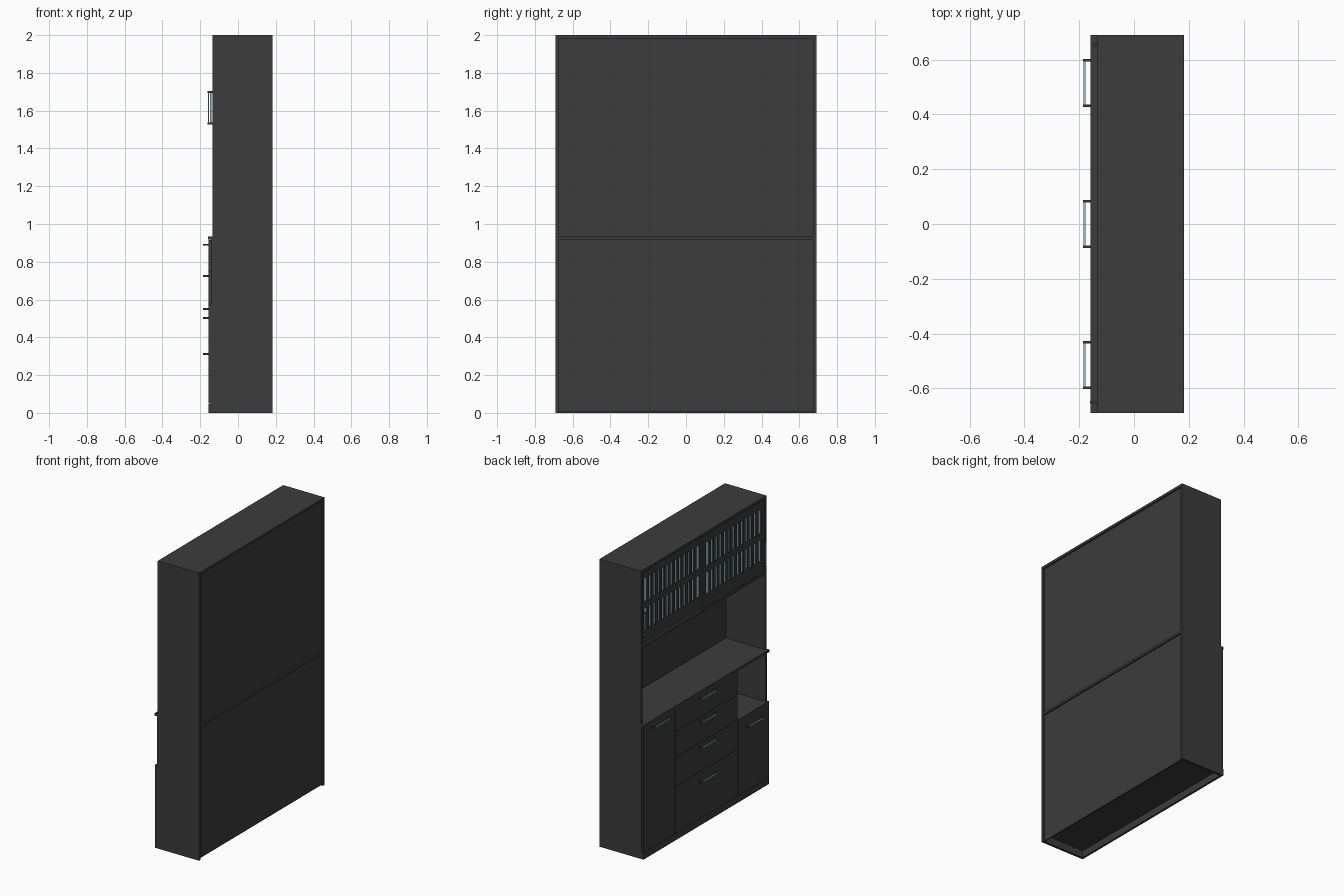
import bpy

cube = bpy.data.objects.get("Cube")
if cube:
    bpy.data.objects.remove(cube, do_unlink=True)


def material(name, color):
    m = bpy.data.materials.new(name)
    m.use_nodes = True
    m.diffuse_color = color
    m.node_tree.nodes["Principled BSDF"].inputs["Base Color"].default_value = color
    return m


DARK = material("charcoal grey", (0.045, 0.045, 0.045, 1))
TEAL = material("pale teal", (0.33, 0.56, 0.55, 1))


def box(name, x, y, z, mat=DARK):
    """Board spanning the (low, high) ranges x, y and z."""
    bpy.ops.mesh.primitive_cube_add(size=1)
    ob = bpy.context.object
    ob.name = ob.data.name = name
    spans = (x, y, z)
    for v in ob.data.vertices:
        v.co = [s[1] if c > 0 else s[0] for c, s in zip(v.co, spans)]
    ob.data.materials.append(mat)
    return ob


def around(c, half):
    return (c - half, c + half)


# Main dimensions; the cupboard opens toward -x
BACK = 0.183
TOP_FRONT, BASE_FRONT, FACE = -0.135, -0.142, -0.156
HALF, T = 0.69, 0.017
INNER = HALF - T
COUNTER = 0.935
LOW = COUNTER - T
REAR = (0.165, 0.172)

# Carcass
for side, s in (("left", 1), ("right", -1)):
    y = sorted((s * INNER, s * HALF))
    box(side + "_upper_side", (TOP_FRONT, BACK), y, (COUNTER, 2 - T))
    box(side + "_lower_side", (BASE_FRONT, BACK), y, (0, LOW))
    box(side + "_partition", (BASE_FRONT, REAR[0]), around(s * 0.345, T / 2), (0.065, LOW))
box("top_board", (TOP_FRONT, BACK), (-HALF, HALF), (2 - T, 2))
box("counter", (-0.158, BACK), (-HALF, HALF), (LOW, COUNTER))
box("upper_back", REAR, (-INNER, INNER), (COUNTER, 2 - T))
box("lower_back", REAR, (-INNER, INNER), (0.004, LOW))
box("cupboard_floor", (TOP_FRONT, REAR[0]), (-INNER, INNER), (1.455, 1.475))
box("cupboard_shelf", (-0.095, REAR[0]), (-INNER, INNER), (1.725, 1.74))
box("bottom_board", (BASE_FRONT, REAR[0]), (-INNER, INNER), (0.05, 0.065))
box("plinth", (FACE, BASE_FRONT), (-HALF, HALF), (0, 0.048))
box("niche_floor", (BASE_FRONT, REAR[0]), (-INNER, -0.345), (0.56, 0.575))


def front(name, y, z):
    """Door or drawer front with a narrow gap all round."""
    g = 0.0015
    box(name, (FACE, BASE_FRONT), (y[0] + g, y[1] - g), (z[0] + g, z[1] - g))


def handle(name, face, y, z, reach, upright=False):
    """Two dark posts joined by a teal bar."""
    half, r = 0.083, 0.005
    tip = face - reach
    for end in (-1, 1):
        d = end * half
        py, pz = (y, z + d) if upright else (y + d, z)
        box(name + "_post", (tip, face), around(py, r), around(pz, r))
    ry, rz = (r * 0.8, half - r) if upright else (half - r, r * 0.8)
    box(name + "_bar", (tip + 0.001, tip + 0.008), around(y, ry), around(z, rz), TEAL)


# Lower doors and drawers
front("left_door", (0.345, HALF), (0.048, LOW))
handle("left_door_handle", FACE, 0.515, 0.89, 0.03)
front("right_door", (-HALF, -0.345), (0.048, 0.577))
handle("right_door_handle", FACE, -0.515, 0.502, 0.03)
levels = (LOW, 0.753, 0.577, 0.375, 0.048)
for i, hz in enumerate((0.89, 0.725, 0.55, 0.312)):
    front("drawer_front", (-0.345, 0.345), (levels[i + 1], levels[i]))
    handle("drawer_handle", FACE, 0, hz, 0.03)


# Upper glazed sliding doors, one set slightly behind the other
def glazed_door(name, x0, y0, y1):
    x = (x0, x0 + 0.011)
    bottom, top, stile = 1.477, 1.981, 0.035
    for a in (y0, y1 - stile):
        box(name + "_stile", x, (a, a + stile), (bottom, top))
    for z in ((bottom, 1.565), (1.715, 1.76), (1.925, top)):
        box(name + "_rail", x, (y0 + stile, y1 - stile), z)
    box(name + "_glass", (x0 + 0.006, x0 + 0.009), (y0 + stile, y1 - stile), (1.565, 1.925), TEAL)
    # Upright glazing bars
    count = 13
    pitch = (y1 - y0 - 2 * stile) / count
    for i in range(1, count):
        box(name + "_bar", x, around(y0 + stile + i * pitch, pitch * 0.24), (1.565, 1.925))


glazed_door("left_glass_door", -0.122, -0.01, INNER - 0.001)
glazed_door("right_glass_door", TOP_FRONT, -INNER + 0.001, 0.01)
handle("left_glass_door_handle", -0.122, 0.654, 1.615, 0.026, True)
handle("right_glass_door_handle", TOP_FRONT, -0.651, 1.615, 0.026, True)
